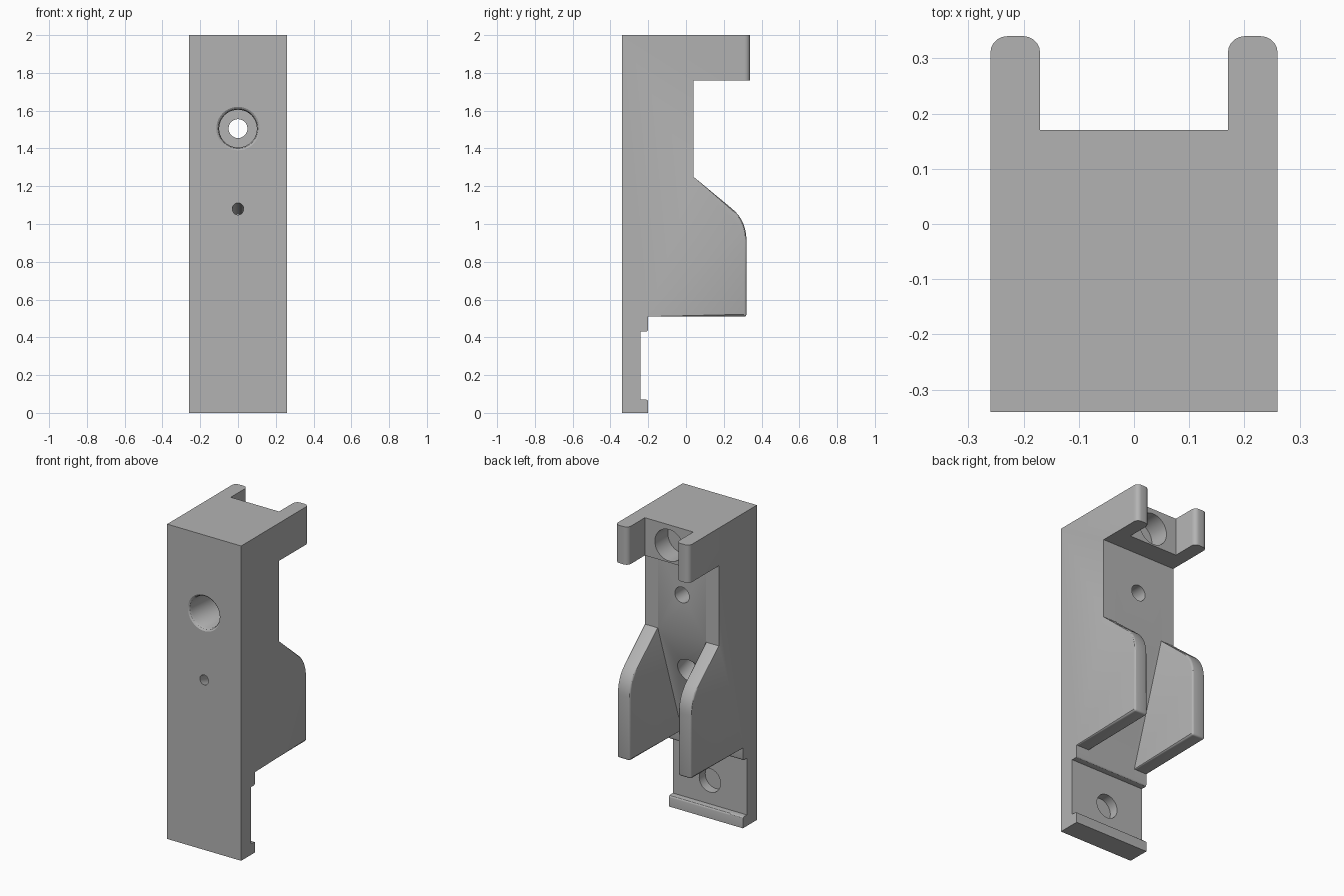
import bpy, bmesh, math
from mathutils import Vector, Matrix

cube = bpy.data.objects.get("Cube")
if cube:
    bpy.data.objects.remove(cube, do_unlink=True)

grey = bpy.data.materials.new("plain_grey")
grey.use_nodes = True
colour = (0.45, 0.45, 0.45, 1)
grey.diffuse_color = colour
grey.node_tree.nodes["Principled BSDF"].inputs["Base Color"].default_value = colour

HALF, INNER = 0.26, 0.17      # outer half width, half width of the channel


def finish(name, bm):
    bmesh.ops.recalc_face_normals(bm, faces=bm.faces)
    mesh = bpy.data.meshes.new(name)
    bm.to_mesh(mesh)
    bm.free()
    mesh.materials.append(grey)
    obj = bpy.data.objects.new(name, mesh)
    bpy.context.collection.objects.link(obj)
    return obj


def extrude_profile(points, x0, x1):
    bm = bmesh.new()
    face = bm.faces.new([bm.verts.new((x0, y, z)) for y, z in points])
    out = bmesh.ops.extrude_face_region(bm, geom=[face])
    moved = [v for v in out["geom"] if isinstance(v, bmesh.types.BMVert)]
    bmesh.ops.translate(bm, vec=(x1 - x0, 0, 0), verts=moved)
    bmesh.ops.recalc_face_normals(bm, faces=bm.faces)
    return bm


def round_edges(bm, rule, size, segments=3):
    edges = [e for e in bm.edges if rule(e.verts[0].co, e.verts[1].co)]
    bmesh.ops.bevel(bm, geom=edges, offset=size, segments=segments,
                    profile=0.5, affect='EDGES', clamp_overlap=True)


def lip_edge(a, b):
    return abs(a.y + 0.2) < 0.001 and abs(b.y + 0.2) < 0.001 \
        and abs(a.z - b.z) < 0.001 and 0.05 < a.z < 0.45


def smooth(obj):
    bpy.ops.object.select_all(action='DESELECT')
    obj.select_set(True)
    bpy.context.view_layer.objects.active = obj
    bpy.ops.object.shade_smooth_by_angle(angle=math.radians(30))


# Recessed foot profile shared by the core and the side plates
foot = [(-0.34, 0), (-0.2, 0), (-0.2, 0.07), (-0.24, 0.07),
        (-0.24, 0.43), (-0.2, 0.43), (-0.2, 0.51)]

# Core with the sloping channel floor
core_bm = extrude_profile(foot + [(0.04, 1.25), (0.04, 1.76), (INNER, 1.76),
                                  (INNER, 2), (-0.34, 2)], -INNER, INNER)
round_edges(core_bm, lip_edge, 0.012)
core = finish("core_block", core_bm)

# Curved shoulder of each wing
start, bend, end = Vector((0.32, 0.91)), Vector((0.32, 1.018)), Vector((0.245, 1.08))
shoulder = [tuple(start * (1 - t) ** 2 + bend * 2 * t * (1 - t) + end * t * t)
            for t in [i / 8 for i in range(9)]]
plate = foot + [(0.32, 0.51)] + shoulder + [
    (0.04, 1.25), (0.04, 1.76), (0.34, 1.76), (0.34, 2), (-0.34, 2)]


def prong_corner(a, b):
    return min(a.y, b.y) > 0.33 and abs(a.x - b.x) < 0.001


def wing_rim(a, b):
    return max(a.y, b.y) > 0.2 and max(a.z, b.z) < 1.3 \
        and (abs(a.x - b.x) < 0.001 or a.z < 0.6)


# Side plates, each carrying a wing and a top prong
for side, x0, x1 in (("left", INNER, HALF), ("right", -HALF, -INNER)):
    bm = extrude_profile(plate, x0, x1)
    round_edges(bm, prong_corner, 0.03, 5)
    round_edges(bm, wing_rim, 0.012)
    round_edges(bm, lip_edge, 0.012)
    smooth(finish(side + "_side_plate", bm))


def drill(centre, direction, steps):
    """Cut a stepped round hole; steps are (radius, depth) pairs."""
    bm = bmesh.new()
    turn = Vector(direction).to_track_quat('Z', 'Y').to_matrix().to_4x4()
    place = Matrix.Translation(centre) @ turn
    count, rings = 40, []
    for radius, depth in steps:
        rings.append([bm.verts.new(place @ Vector((
            radius * math.cos(math.tau * i / count),
            radius * math.sin(math.tau * i / count), depth))) for i in range(count)])
    for low, high in zip(rings, rings[1:]):
        for i in range(count):
            j = (i + 1) % count
            bm.faces.new((low[i], low[j], high[j], high[i]))
    bm.faces.new(rings[0])
    bm.faces.new(rings[-1])
    cutter = finish("hole_cutter", bm)
    cutter.hide_render = True
    cut = core.modifiers.new("hole", 'BOOLEAN')
    cut.operation, cut.solver, cut.object = 'DIFFERENCE', 'EXACT', cutter
    bpy.context.view_layer.objects.active = core
    bpy.ops.object.modifier_apply(modifier=cut.name)
    bpy.data.objects.remove(cutter, do_unlink=True)


# Counterbored bolt hole from the front
drill((0, -0.34, 1.505), (0, 1, 0), [(0.125, -0.01), (0.115, 0.0), (0.106, 0.006),
                                     (0.1, 0.02), (0.1, 0.25), (0.05, 0.25), (0.05, 0.5)])
# Tilted hole, square to the channel floor, with a small pilot to the front
drill((0, -0.047, 0.985), (0, -1, 0.324), [(0.09, -0.1), (0.09, 0.12),
                                           (0.03, 0.12), (0.03, 0.5)])
# Blind sockets between the prongs and in the foot
drill((0, 0.17, 1.87), (0, -1, 0), [(0.1, -0.1), (0.1, 0.13)])
drill((0, -0.24, 0.22), (0, -1, 0), [(0.075, -0.1), (0.075, 0.06)])
smooth(core)
